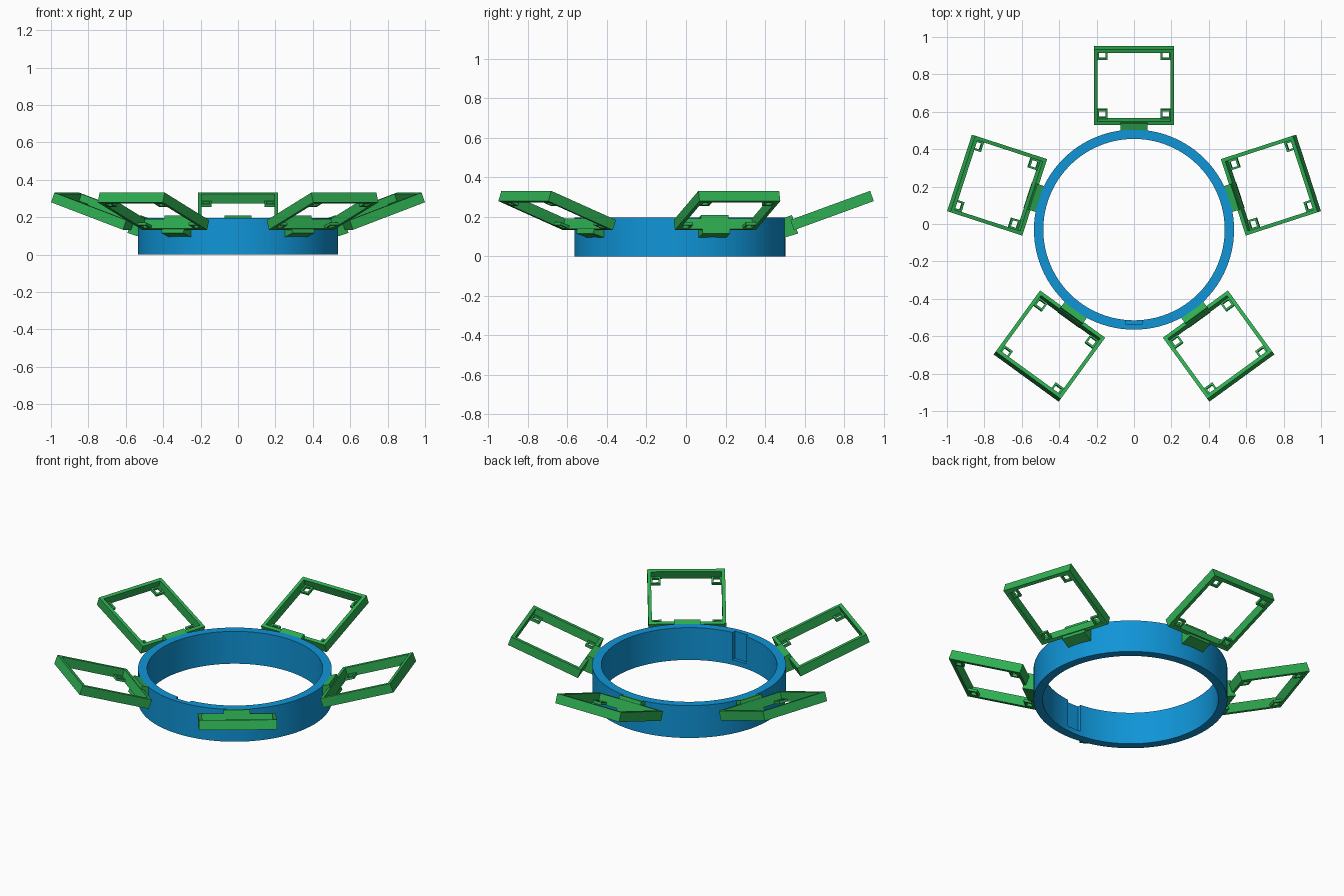
import bpy, bmesh, math
from mathutils import Matrix

if "Cube" in bpy.data.objects:
    bpy.data.objects.remove(bpy.data.objects["Cube"])

RING_Y = -0.03          # ring centre on y
TILT = math.radians(20)  # upward tilt of the frames
SIZE, DEPTH, WALL = 0.43, 0.055, 0.02


def material(name, color):
    m = bpy.data.materials.new(name)
    m.diffuse_color = (*color, 1)
    m.use_nodes = True
    m.node_tree.nodes["Principled BSDF"].inputs["Base Color"].default_value = m.diffuse_color
    return m


BLUE = material("blue", (0.005, 0.30, 0.68))
GREEN = material("green", (0.028, 0.43, 0.085))


def make_object(name, bm, mat):
    bmesh.ops.recalc_face_normals(bm, faces=bm.faces)
    me = bpy.data.meshes.new(name)
    bm.to_mesh(me)
    bm.free()
    me.materials.append(mat)
    ob = bpy.data.objects.new(name, me)
    bpy.context.collection.objects.link(ob)
    return ob


def tube(bm, outer, inner, z0, z1, matrix=Matrix()):
    """Hollow prism between two loops of (x, y) points."""
    n = len(outer)
    loops = [[bm.verts.new(matrix @ Matrix.Translation((x, y, z)).translation) for x, y in pts]
             for pts, z in ((outer, z0), (outer, z1), (inner, z1), (inner, z0))]
    for a, b in zip(loops, loops[1:] + loops[:1]):
        for i in range(n):
            j = (i + 1) % n
            bm.faces.new((a[i], a[j], b[j], b[i]))


def circle(r, n=96):
    return [(r * math.cos(2 * math.pi * i / n), r * math.sin(2 * math.pi * i / n)) for i in range(n)]


def square(cx, cy, half):
    return [(cx + sx * half, cy + sy * half) for sx, sy in ((-1, -1), (1, -1), (1, 1), (-1, 1))]


# Central ring
bm = bmesh.new()
tube(bm, circle(0.535), circle(0.485), 0, 0.197)
ring = make_object("ring", bm, BLUE)
ring.location.y = RING_Y

# Shallow slot in the inside of the ring, open at the top
bm = bmesh.new()
bmesh.ops.create_cube(bm, size=1, matrix=Matrix.Translation((0, RING_Y - 0.475, 0.145))
                      @ Matrix.Diagonal((0.09, 0.06, 0.23, 1)))
cutter = make_object("slot_cutter", bm, BLUE)
cutter.hide_render = True
cutter.hide_viewport = True
cut = ring.modifiers.new("slot", 'BOOLEAN')
cut.object = cutter
cut.operation = 'DIFFERENCE'
cut.solver = 'EXACT'
bpy.context.view_layer.objects.active = ring
ring.select_set(True)
bpy.ops.object.modifier_apply(modifier="slot")
bpy.data.objects.remove(cutter)
bpy.ops.object.shade_smooth_by_angle(angle=math.radians(30))

# Five tilted square frames around the ring
for k in range(5):
    turn = Matrix.Translation((0, RING_Y, 0)) @ Matrix.Rotation(math.radians(90 + 72 * k), 4, 'Z')
    tilt = turn @ Matrix.Translation((0.577, 0, 0.133)) @ Matrix.Rotation(-TILT, 4, 'Y')
    mid, half = SIZE / 2, SIZE / 2

    bm = bmesh.new()
    tube(bm, square(mid, 0, half), square(mid, 0, half - WALL), 0, DEPTH, tilt)
    make_object(f"frame_{k + 1}", bm, GREEN)

    # Corner tabs with square holes
    bm = bmesh.new()
    off = half - WALL - 0.026
    for sx in (-1, 1):
        for sy in (-1, 1):
            cx, cy = mid + sx * off, sy * off
            tube(bm, square(cx, cy, 0.028), square(cx, cy, 0.017), 0.001, 0.016, tilt)
    make_object(f"corner_tabs_{k + 1}", bm, GREEN)

    # Connector block joining the frame to the ring
    bm = bmesh.new()
    profile = ((0.528, 0.095), (0.598, 0.116), (0.566, 0.209), (0.527, 0.195))
    face = bm.faces.new([bm.verts.new((r, -0.073, z)) for r, z in profile])
    out = bmesh.ops.extrude_face_region(bm, geom=[face])
    bmesh.ops.translate(bm, vec=(0, 0.146, 0),
                        verts=[v for v in out["geom"] if isinstance(v, bmesh.types.BMVert)])
    bmesh.ops.transform(bm, matrix=turn, verts=bm.verts)
    make_object(f"connector_{k + 1}", bm, GREEN)
